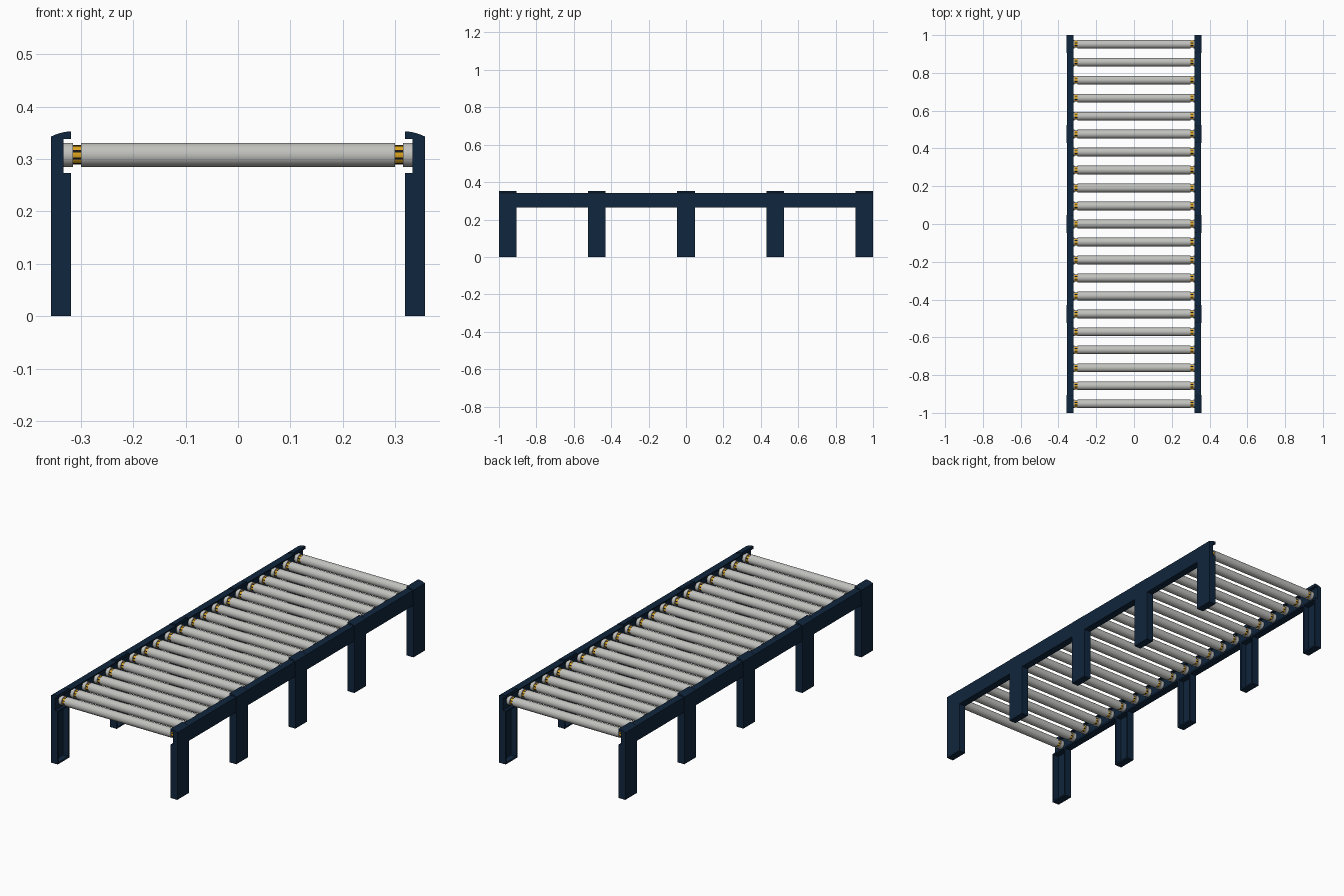
import bpy, bmesh, math

cube = bpy.data.objects.get("Cube")
if cube:
    bpy.data.objects.remove(cube, do_unlink=True)


def material(name, rgb):
    m = bpy.data.materials.new(name)
    m.use_nodes = True
    m.diffuse_color = (*rgb, 1)
    m.node_tree.nodes["Principled BSDF"].inputs["Base Color"].default_value = (*rgb, 1)
    return m


navy = material("navy paint", (0.005, 0.019, 0.047))
steel = material("roller steel", (0.53, 0.53, 0.51))
yellow = material("belt yellow", (0.72, 0.37, 0.012))
black = material("belt black", (0.008, 0.008, 0.008))


def prism(bm, profile, y0, y1):
    """Extrude an x-z outline along y."""
    face = bm.faces.new([bm.verts.new((x, y0, z)) for x, z in profile])
    out = bmesh.ops.extrude_face_region(bm, geom=[face])
    verts = [g for g in out["geom"] if isinstance(g, bmesh.types.BMVert)]
    bmesh.ops.translate(bm, verts=verts, vec=(0, y1 - y0, 0))


def finish(bm, name, mats):
    bmesh.ops.recalc_face_normals(bm, faces=bm.faces[:])
    mesh = bpy.data.meshes.new(name)
    bm.to_mesh(mesh)
    bm.free()
    for m in mats:
        mesh.materials.append(m)
    ob = bpy.data.objects.new(name, mesh)
    bpy.context.collection.objects.link(ob)
    return ob


def mirrored(ob):
    mod = ob.modifiers.new("Mirror", "MIRROR")
    mod.use_axis[0] = True
    mod.use_mirror_merge = False


OUT, WEB, INN = 0.357, 0.333, 0.319      # outer face, web face, inner lip
LOW, HIGH = 0.273, 0.338                 # opening for the roller ends

# Side rails: inward-facing channels along the whole length
bm = bmesh.new()
prism(bm, [(OUT - .001, .265), (INN, .265), (INN, LOW), (WEB, LOW),
           (WEB, HIGH), (INN, HIGH), (INN, .343), (OUT - .001, .343)], -0.999, 0.999)
mirrored(finish(bm, "side_rail", [navy]))

# Legs: folded channels with a sloping cap and a foot plate
cap = [(INN, HIGH), (INN, .353), (.332, .3515), (.345, .348), (OUT, .343), (OUT, HIGH)]
flange = [(OUT, 0), (INN, 0), (INN, LOW), (WEB, LOW), (WEB, HIGH), (OUT, HIGH)]
WIDTH, WALL = 0.094, 0.008
for i in range(5):
    y0 = -1 + i * (2 - WIDTH) / 4
    y1 = y0 + WIDTH
    bm = bmesh.new()
    prism(bm, cap, y0, y1)
    prism(bm, flange, y0, y0 + WALL)
    prism(bm, flange, y1 - WALL, y1)
    prism(bm, [(OUT, 0), (OUT - WALL, 0), (OUT - WALL, HIGH), (OUT, HIGH)], y0 + WALL, y1 - WALL)
    prism(bm, [(OUT - WALL, 0), (INN, 0), (INN, WALL), (OUT - WALL, WALL)], y0 + WALL, y1 - WALL)
    mirrored(finish(bm, f"leg_pair_{i + 1}", [navy]))

# Roller: turned tube with a striped neck and a collar at each end
R, NECK, SIDES = 0.023, 0.0185, 24
half = [(WEB, R), (.315, R), (.315, NECK), (.3, NECK), (.3, R)]
turning = half + [(-x, r) for x, r in reversed(half)]
bm = bmesh.new()
rings = []
for x, r in turning:
    angles = [2 * math.pi * k / SIDES for k in range(SIDES)]
    rings.append([bm.verts.new((x, r * math.cos(a), r * math.sin(a))) for a in angles])
for a, b, (xa, ra), (xb, rb) in zip(rings, rings[1:], turning, turning[1:]):
    for k in range(SIDES):
        n = (k + 1) % SIDES
        f = bm.faces.new((a[k], a[n], b[n], b[k]))
        if ra == rb == NECK:
            f.material_index = 2 if k % 3 == 1 else 1
bm.faces.new(rings[0])
bm.faces.new(rings[-1])
roller = finish(bm, "roller_1", [steel, yellow, black])
bpy.ops.object.select_all(action="DESELECT")
roller.select_set(True)
bpy.context.view_layer.objects.active = roller
bpy.ops.object.shade_smooth_by_angle(angle=math.radians(35))

# Roller bed
COUNT, END = 21, 0.952
for i in range(COUNT):
    ob = roller if i == 0 else roller.copy()
    ob.name = f"roller_{i + 1}"
    ob.location = (0, -END + 2 * END * i / (COUNT - 1), 0.308)
    if i:
        bpy.context.collection.objects.link(ob)
